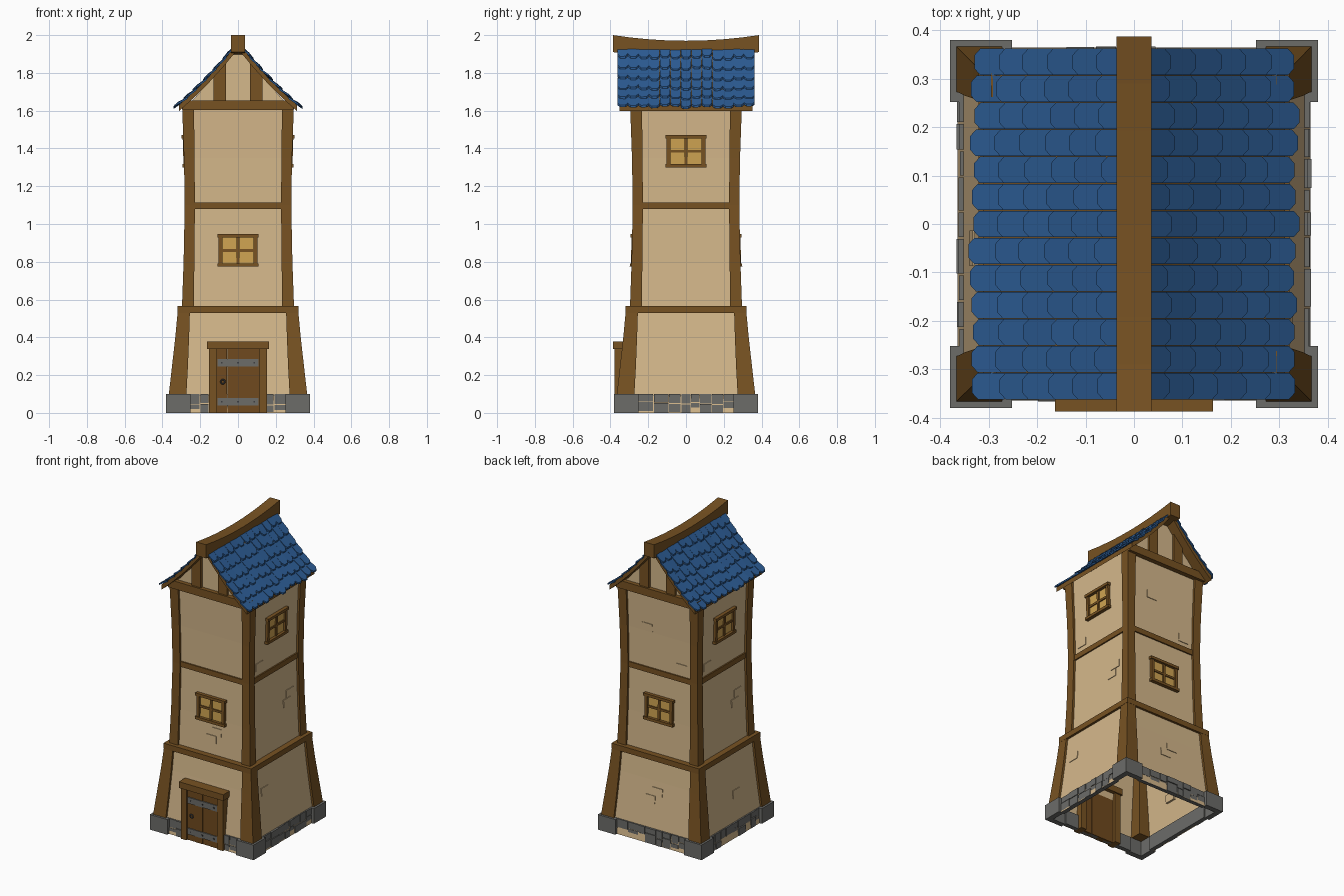
import bpy, bmesh, math, random

if "Cube" in bpy.data.objects:
    bpy.data.objects.remove(bpy.data.objects["Cube"])

random.seed(4)


def mat(name, r, g, b):
    m = bpy.data.materials.new(name)
    lin = [(c / 255 / 12.92) if c < 11 else ((c / 255 + 0.055) / 1.055) ** 2.4 for c in (r, g, b)]
    m.diffuse_color = (*lin, 1)
    m.use_nodes = True
    m.node_tree.nodes["Principled BSDF"].inputs["Base Color"].default_value = m.diffuse_color
    return m


PLASTER = mat("plaster tan", 213, 184, 139)
TIMBER = mat("timber brown", 119, 82, 34)
DOORWOOD = mat("door brown", 112, 74, 30)
STONE = mat("stone grey", 108, 108, 105)
IRON = mat("iron dark", 62, 62, 64)
GLASS = mat("window gold", 208, 164, 82)
SLATE = mat("roof blue", 44, 92, 148)


def mesh(name, verts, faces, material):
    me = bpy.data.meshes.new(name)
    me.from_pydata(verts, [], faces)
    bm = bmesh.new()
    bm.from_mesh(me)
    bmesh.ops.recalc_face_normals(bm, faces=bm.faces)
    bm.to_mesh(me)
    bm.free()
    me.materials.append(material)
    ob = bpy.data.objects.new(name, me)
    bpy.context.collection.objects.link(ob)
    return ob


def loft_data(rings, caps=True, base=0):
    n = len(rings[0])
    verts = [p for r in rings for p in r]
    faces = [(base + i * n + j, base + i * n + (j + 1) % n, base + (i + 1) * n + (j + 1) % n, base + (i + 1) * n + j)
             for i in range(len(rings) - 1) for j in range(n)]
    if caps:
        faces += [tuple(base + j for j in range(n)), tuple(base + (len(rings) - 1) * n + j for j in range(n))]
    return verts, faces


def loft(name, rings, material, caps=True):
    return mesh(name, *loft_data(rings, caps), material)


# Tower silhouette: (height, outer half width, post width)
LOWER = [(0, .378, .095), (.1, .366, .093), (.25, .349, .084), (.4, .332, .073), (.56, .317, .063)]
UPPER = [(.55, .297, .063), (.8, .288, .057), (1.1, .282, .054), (1.35, .286, .056), (1.63, .296, .063)]


def wall(z):
    prof = LOWER if z < .55 else UPPER
    for a, b in zip(prof, prof[1:]):
        if z <= b[0]:
            break
    t = (z - a[0]) / (b[0] - a[0])
    return a[1] + (b[1] - a[1]) * t - .014


def turn(k, x, d, z):
    # side k: 0 front, 1 right, 2 back, 3 left; d is distance outwards
    return [(x, -d, z), (d, x, z), (-x, d, z), (-d, -x, z)][k]


def block(name, k, x0, x1, d0, d1, z0, z1, material):
    return loft(name, [[turn(k, x, d, z) for x, d in ((x0, d0), (x1, d0), (x1, d1), (x0, d1))]
                       for z in (z0, z1)], material)


def plate(name, k, x0, x1, z0, z1, t, material):
    # slab that follows the leaning wall and stands out by t
    return loft(name, [[turn(k, x, wall(z) + e, z) for x, e in ((x0, -.012), (x1, -.012), (x1, t), (x0, t))]
                       for z in (z0, z1)], material)


# Plaster walls, open below
for label, prof in (("lower_wall", LOWER), ("upper_wall", UPPER)):
    loft(label, [[(sx * (o - .014), sy * (o - .014), z) for sx, sy in ((-1, -1), (1, -1), (1, 1), (-1, 1))]
                 for z, o, w in prof], PLASTER, caps=False)

# Corner posts and corner stones
for sx in (-1, 1):
    for sy in (-1, 1):
        for label, prof in (("lower_post", LOWER[1:]), ("upper_post", UPPER)):
            loft(label, [[(sx * a, sy * b, z) for a, b in ((o, o), (o - w, o), (o - w, o - w), (o, o - w))]
                         for z, o, w in prof], TIMBER)
        ell = ((.38, .38), (.252, .38), (.252, .345), (.345, .345), (.345, .252), (.38, .252))
        loft("corner_stone", [[(sx * a, sy * b, z) for a, b in ell] for z in (0, .1)], STONE)

# Stone footing, two uneven courses per side
for k in range(4):
    block("footing_backing", k, -.255, .255, .335, .353, 0, .094, STONE)
    x = -.255
    while x < .25:
        w = min(random.uniform(.045, .085), .255 - x)
        if .255 - x - w < .03:
            w = .255 - x
        s = random.uniform(.04, .065)
        for z0, z1 in ((0, s - .002), (s + .002, .1)):
            d = random.uniform(.358, .367)
            block("footing_stone", k, x + .002, x + w - .002, .345, d, z0, z1, STONE)
        x += w

# Horizontal beams
for k in range(4):
    block("skirt_beam", k, -.321, .321, .265, .321, .53, .566, TIMBER)
    plate("middle_beam", k, -.235, .235, 1.08, 1.115, .009, TIMBER)
for k in (0, 2):
    block("gable_beam", k, -.295, .295, .262, .312, 1.603, 1.655, TIMBER)


# Windows: panes, surround, glazing bars
def window(k, zc):
    plate("window_panes", k, -.09, .09, zc - .075, zc + .075, .004, GLASS)
    for s in (-1, 1):
        plate("window_jamb", k, s * .092 - .01, s * .092 + .01, zc - .075, zc + .075, .017, TIMBER)
        plate("window_rail", k, -.108, .108, zc + s * .077 - .009, zc + s * .077 + .009, .023, TIMBER)
    plate("glazing_bar_upright", k, -.008, .008, zc - .07, zc + .07, .012, TIMBER)
    plate("glazing_bar_across", k, -.085, .085, zc - .007, zc + .007, .011, TIMBER)


for k, zc in ((0, .86), (2, .86), (1, 1.385), (3, 1.385)):
    window(k, zc)

# Exposed bricks in the plaster: side, centre x, centre z
for k, x, z in ((0, 0, .665), (0, .037, .718), (1, -.165, 1.175), (1, .12, .83), (1, .15, .883), (1, -.18, .37),
                (2, -.09, 1.38), (2, .16, 1.17), (2, -.03, .28), (2, .02, .335),
                (3, .12, .83), (3, .15, .885), (3, .05, .27), (3, -.165, 1.175)):
    plate("wall_brick", k, x - .037, x + .037, z - .025, z + .025, .004, PLASTER)

# Door with frame, planks, iron straps and ring
for s in (-1, 1):
    block("door_jamb", 0, s * .133 - .021, s * .133 + .021, .31, .379, 0, .34, TIMBER)
block("door_lintel", 0, -.163, .163, .30, .387, .337, .378, TIMBER)
for i in range(4):
    block("door_plank", 0, -.112 + i * .056, -.057 + i * .056, .33, .367 + .002 * (i % 2), 0, .337, DOORWOOD)
for z in (.06, .265):
    block("door_strap", 0, -.108, .108, .36, .374, z - .02, z + .02, STONE)
    for x in (-.085, 0, .085):
        block("strap_rivet", 0, x - .004, x + .004, .37, .377, z - .004, z + .004, IRON)
bpy.ops.mesh.primitive_torus_add(major_segments=12, minor_segments=6, major_radius=.011, minor_radius=.004,
                                 location=(-.08, -.372, .165), rotation=(math.pi / 2, 0, 0))
bpy.context.object.name = "door_ring"
bpy.context.object.data.materials.append(IRON)


# Roof surface height, slightly hollow
def roof(x):
    return 1.972 - 1.26 * x + .67 * x * x


# Gable walls and uprights
for k in (0, 2):
    loft("gable_wall", [[turn(k, x, d, z) for x, z in ((-.28, 1.61), (.28, 1.61), (0, 1.925))]
                        for d in (.265, .284)], PLASTER)
    for s in (-1, 1):
        a, b = s * .063, s * .13
        loft("gable_upright", [[turn(k, x, d, z) for x, z in
                                ((a, 1.64), (b, 1.64), (b, roof(.13) - .03), (a, roof(.063) - .03))]
                               for d in (.27, .3)], TIMBER)

# Roof boards and slates on both slopes
ROWS, COLS = 6, 13
for s in (-1, 1):
    xs = [0, .08, .16, .24, .312]
    section = [(x, roof(x) - .014) for x in xs] + [(x, roof(x) - .046) for x in reversed(xs)]
    loft("roof_boards", [[(s * x, y, z) for x, z in section] for y in (-.353, .353)], TIMBER)
    verts, faces = [], []
    step, width = .31 / ROWS, .725 / COLS
    for c in range(COLS):
        shift = random.uniform(-.007, .007)
        for r in range(ROWS):
            top = .025 + r * step + shift - .012
            low = .025 + (r + 1) * step + shift + random.uniform(-.003, .004)
            y0 = -.3625 + c * width
            lift = random.uniform(0, .006)
            tilt = random.uniform(-.004, .004)
            rings = []
            for drop in (0, .011):
                ring = []
                for x, f in ((top, .01), (top, .99), (low - .012, .99), (low, .75), (low, .25), (low - .012, .01)):
                    up = -.01 if x == top else lift + tilt * (f - .5)
                    ring.append((s * x, y0 + f * width, roof(x) + up - drop))
                rings.append(ring)
            v, f = loft_data(rings, True, len(verts))
            verts += v
            faces += f
    mesh("roof_slates", verts, faces, SLATE)

# Sagging ridge beam
rings = []
for i in range(9):
    y = -.387 + .774 * i / 8
    z = 1.97 + .03 * (y / .387) ** 2
    rings.append([(x, y, z - h) for x, h in ((-.036, 0), (.036, 0), (.036, .09), (-.036, .09))])
loft("ridge_beam", rings, TIMBER)
